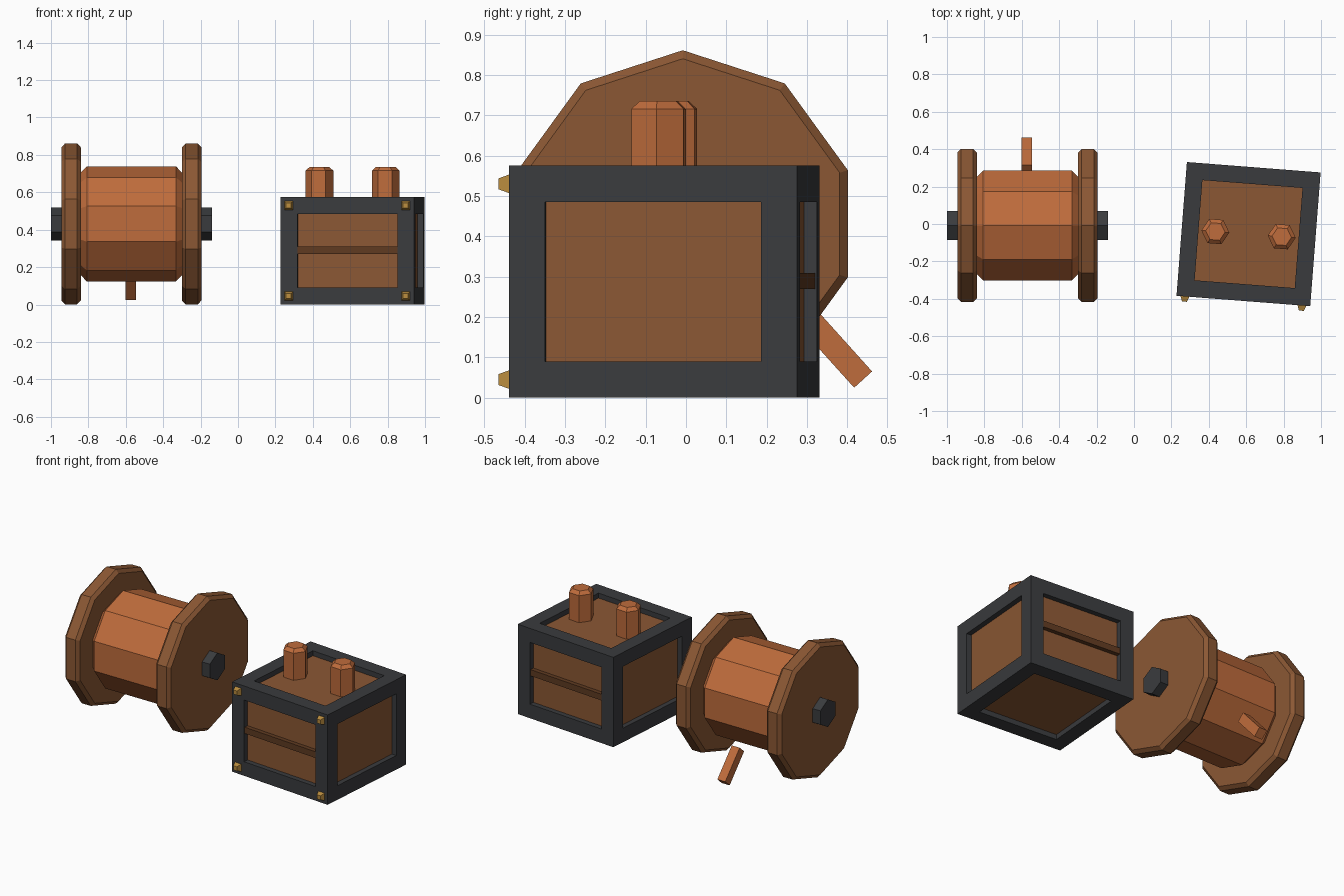
import bpy, bmesh
from math import cos, sin, pi, radians
from mathutils import Matrix, Vector

if "Cube" in bpy.data.objects:
    bpy.data.objects.remove(bpy.data.objects["Cube"])


def material(name, rgb):
    m = bpy.data.materials.new(name)
    m.diffuse_color = (*rgb, 1)
    m.use_nodes = True
    m.node_tree.nodes["Principled BSDF"].inputs["Base Color"].default_value = m.diffuse_color
    return m


WOOD = material("brown_wood", (0.26, 0.097, 0.034))
DARK = material("dark_wood", (0.115, 0.043, 0.015))
COPPER = material("orange_copper", (0.52, 0.15, 0.045))
IRON = material("dark_iron", (0.042, 0.044, 0.048))
BRASS = material("brass", (0.5, 0.27, 0.05))


def finish(name, bm, mat, matrix):
    bmesh.ops.recalc_face_normals(bm, faces=bm.faces)
    mesh = bpy.data.meshes.new(name)
    bm.to_mesh(mesh)
    bm.free()
    mesh.materials.append(mat)
    ob = bpy.data.objects.new(name, mesh)
    ob.matrix_world = matrix
    bpy.context.collection.objects.link(ob)
    return ob


def prism(name, sides, rings, mat, matrix):
    """Closed prism lofted through (z, radius) rings, first corner on local +x."""
    bm = bmesh.new()
    loops = [[bm.verts.new((r * cos(2 * pi * i / sides), r * sin(2 * pi * i / sides), z))
              for i in range(sides)] for z, r in rings]
    for a, b in zip(loops, loops[1:]):
        for i in range(sides):
            j = (i + 1) % sides
            bm.faces.new((a[i], a[j], b[j], b[i]))
    bm.faces.new(loops[0][::-1])
    bm.faces.new(loops[-1])
    return finish(name, bm, mat, matrix)


def chamfered(h, r, c, sides):
    """Rings for a prism of half-length h with both rims chamfered by c."""
    small = r - c / cos(pi / sides)
    return [(-h, small), (-h + c, r), (h - c, r), (h, small)]


def box(name, size, mat, matrix):
    bm = bmesh.new()
    bmesh.ops.create_cube(bm, size=1)
    bmesh.ops.scale(bm, vec=size, verts=bm.verts)
    return finish(name, bm, mat, matrix)


T = Matrix.Translation

# Spool: local z runs along world x, local x points up or down
spool = T((-0.57, -0.008, 0.431)) @ Matrix.Rotation(pi / 2, 4, 'Y')
prism("spool_drum", 10, chamfered(0.278, 0.308, 0.04, 10), COPPER, spool)
prism("spool_axle", 6, [(-0.43, 0.088), (0.43, 0.088)], IRON, spool)
for side, s in (("left", -1), ("right", 1)):
    prism(f"spool_flange_{side}", 10, chamfered(0.0525, 0.43, 0.02, 10), WOOD,
          spool @ T((0, 0, s * 0.3225)))

# Loose wire end hanging behind the drum
box("wire_end", (0.056, 0.218, 0.06), COPPER,
    T((-0.573, 0.366, 0.126)) @ Matrix.Rotation(radians(-48), 4, 'X'))

# Crate, turned slightly about the vertical
W, H, BAR, DEPTH = 0.717, 0.575, 0.09, 0.032
crate = T((0.6125, -0.054, H / 2)) @ Matrix.Rotation(radians(-4.45), 4, 'Z')

# Frame: a block with a recessed window in each face
bm = bmesh.new()
bmesh.ops.create_cube(bm, size=1)
bmesh.ops.scale(bm, vec=(W, W, H), verts=bm.verts)
windows = list(bm.faces)
bmesh.ops.inset_individual(bm, faces=windows, thickness=BAR, use_even_offset=True)
for f in windows:
    f.normal_update()
    inward = -f.normal.copy() * DEPTH
    new = bmesh.ops.extrude_discrete_faces(bm, faces=[f])["faces"]
    bmesh.ops.translate(bm, vec=inward, verts=new[0].verts)
    bmesh.ops.delete(bm, geom=new, context='FACES_ONLY')
finish("crate_frame", bm, IRON, crate)

# Wooden core showing through the windows
box("crate_panels", (W - 2 * DEPTH, W - 2 * DEPTH, H - 2 * DEPTH), WOOD, crate)

# Dark slats across the front and back windows
for side, s in (("front", -1), ("back", 1)):
    box(f"crate_slat_{side}", (W - 2 * BAR, DEPTH, 0.04), DARK,
        crate @ T((0, s * (W / 2 - DEPTH / 2 - 0.005), 0.002)))

# Terminal pegs on the lid
for side, s in (("left", -1), ("right", 1)):
    prism(f"terminal_{side}", 6,
          [(H / 2 - DEPTH, 0.075), (0.428, 0.075), (0.448, 0.075 - 0.02 / cos(pi / 6))],
          COPPER, crate @ T((s * 0.178, 0, 0)))

# Brass studs on the front corners
for xn, sx in (("left", -1), ("right", 1)):
    for zn, sz in (("lower", -1), ("upper", 1)):
        prism(f"stud_{zn}_{xn}", 4, [(-0.01, 0.033), (0, 0.033), (0.028, 0.019)], BRASS,
              crate @ T((sx * (W - BAR) / 2, -W / 2, sz * (H - BAR) / 2))
              @ Matrix.Rotation(pi / 2, 4, 'X') @ Matrix.Rotation(pi / 4, 4, 'Z'))
